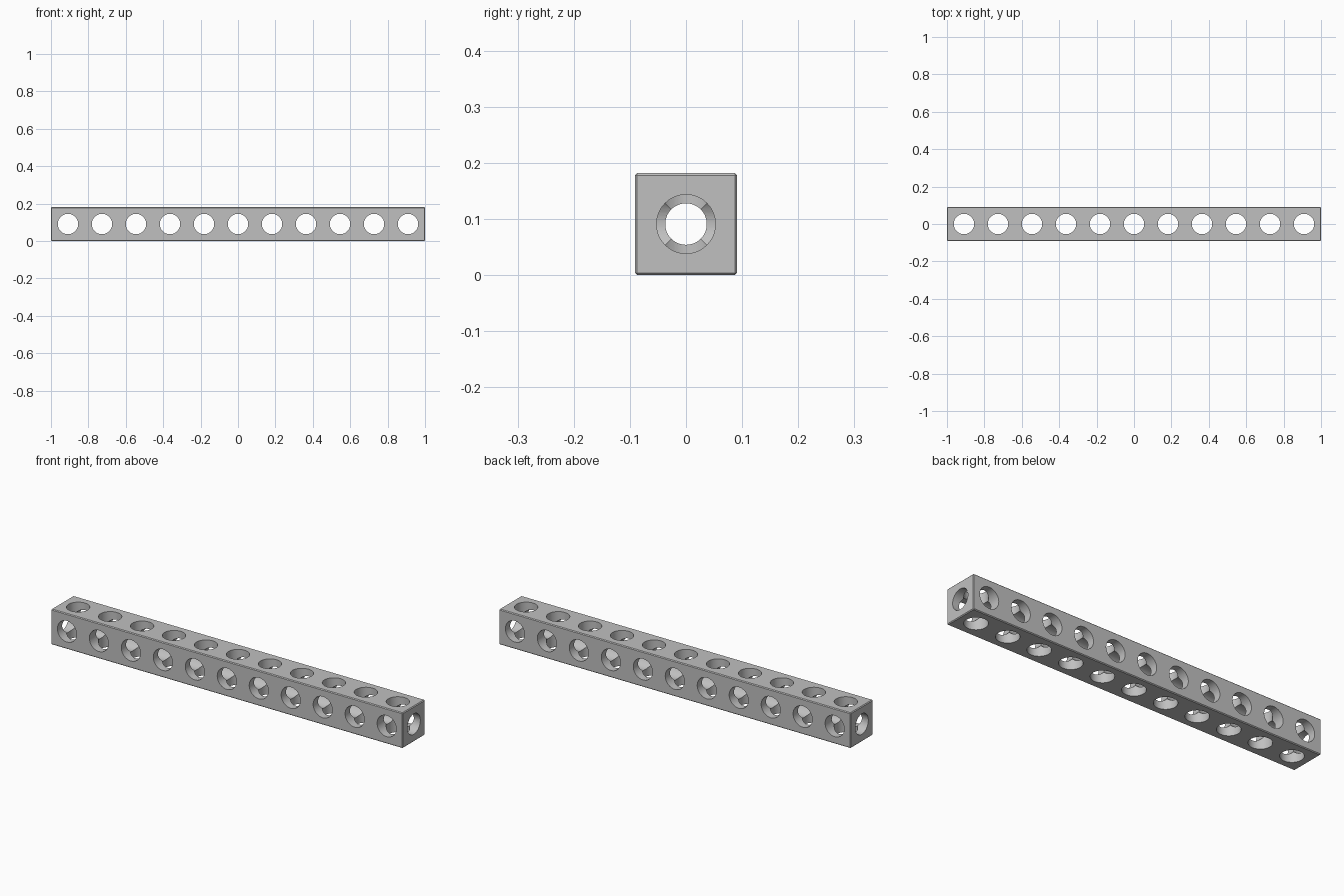
import bpy, bmesh, math
from mathutils import Matrix, Vector

cube = bpy.data.objects.get("Cube")
if cube:
    bpy.data.objects.remove(cube, do_unlink=True)

COUNT = 11
PITCH = 2 / COUNT
HALF = PITCH / 2
HOLE_R = 0.0545
BORE_R = 0.0525
NECK_R = 0.037
centres = [(i - COUNT // 2) * PITCH for i in range(COUNT)]

grey = bpy.data.materials.new("plain grey")
grey.use_nodes = True
grey.diffuse_color = (0.53, 0.53, 0.53, 1)
grey.node_tree.nodes["Principled BSDF"].inputs["Base Color"].default_value = (0.53, 0.53, 0.53, 1)


def add_object(name, bm):
    mesh = bpy.data.meshes.new(name)
    bm.to_mesh(mesh)
    bm.free()
    mesh.materials.append(grey)
    obj = bpy.data.objects.new(name, mesh)
    bpy.context.collection.objects.link(obj)
    return obj


def cylinders(name, axis, radius, spans):
    """Separate cylinders along one axis, each given by centre and length."""
    turn = Vector((0, 0, 1)).rotation_difference(Vector(axis)).to_matrix().to_4x4()
    bm = bmesh.new()
    for centre, length in spans:
        bmesh.ops.create_cone(bm, cap_ends=True, segments=48, radius1=radius,
                              radius2=radius, depth=length,
                              matrix=Matrix.Translation(centre) @ turn)
    obj = add_object(name, bm)
    obj.hide_render = True
    return obj


# Square bar with slightly eased edges
bm = bmesh.new()
bmesh.ops.create_cube(bm, size=1, matrix=Matrix.Translation((0, 0, HALF))
                      @ Matrix.Diagonal((2, PITCH, PITCH, 1)))
bmesh.ops.bevel(bm, geom=bm.edges[:], offset=0.004, segments=1, affect='EDGES')
beam = add_object("perforated_beam", bm)

# Rows of cross holes, front to back and top to bottom
rows = [(Vector((x, 0, HALF)), 0.3) for x in centres]
cutters = [
    cylinders("side_hole_cutter", (0, 1, 0), HOLE_R, rows),
    cylinders("top_hole_cutter", (0, 0, 1), HOLE_R, rows),
    # Wide bore at both ends and through the middle
    cylinders("wide_bore_cutter", (1, 0, 0), BORE_R, [
        (Vector((-1, 0, HALF)), PITCH),
        (Vector((0, 0, HALF)), 2 * centres[-2]),
        (Vector((1, 0, HALF)), PITCH)]),
    # Narrow neck behind the first hole at each end
    cylinders("neck_cutter", (1, 0, 0), NECK_R, [
        (Vector((side * (1 - PITCH), 0, HALF)), PITCH) for side in (-1, 1)]),
]
for cutter in cutters:
    mod = beam.modifiers.new(cutter.name, 'BOOLEAN')
    mod.operation = 'DIFFERENCE'
    mod.solver = 'EXACT'
    mod.object = cutter

# Bake the cuts and drop the cutters
bpy.context.view_layer.update()
graph = bpy.context.evaluated_depsgraph_get()
beam_mesh = bpy.data.meshes.new_from_object(beam.evaluated_get(graph))
beam.modifiers.clear()
beam.data = beam_mesh
for cutter in cutters:
    bpy.data.objects.remove(cutter, do_unlink=True)

for other in bpy.context.selected_objects:
    other.select_set(False)
beam.select_set(True)
bpy.context.view_layer.objects.active = beam
bpy.ops.object.shade_smooth_by_angle(angle=math.radians(25))
